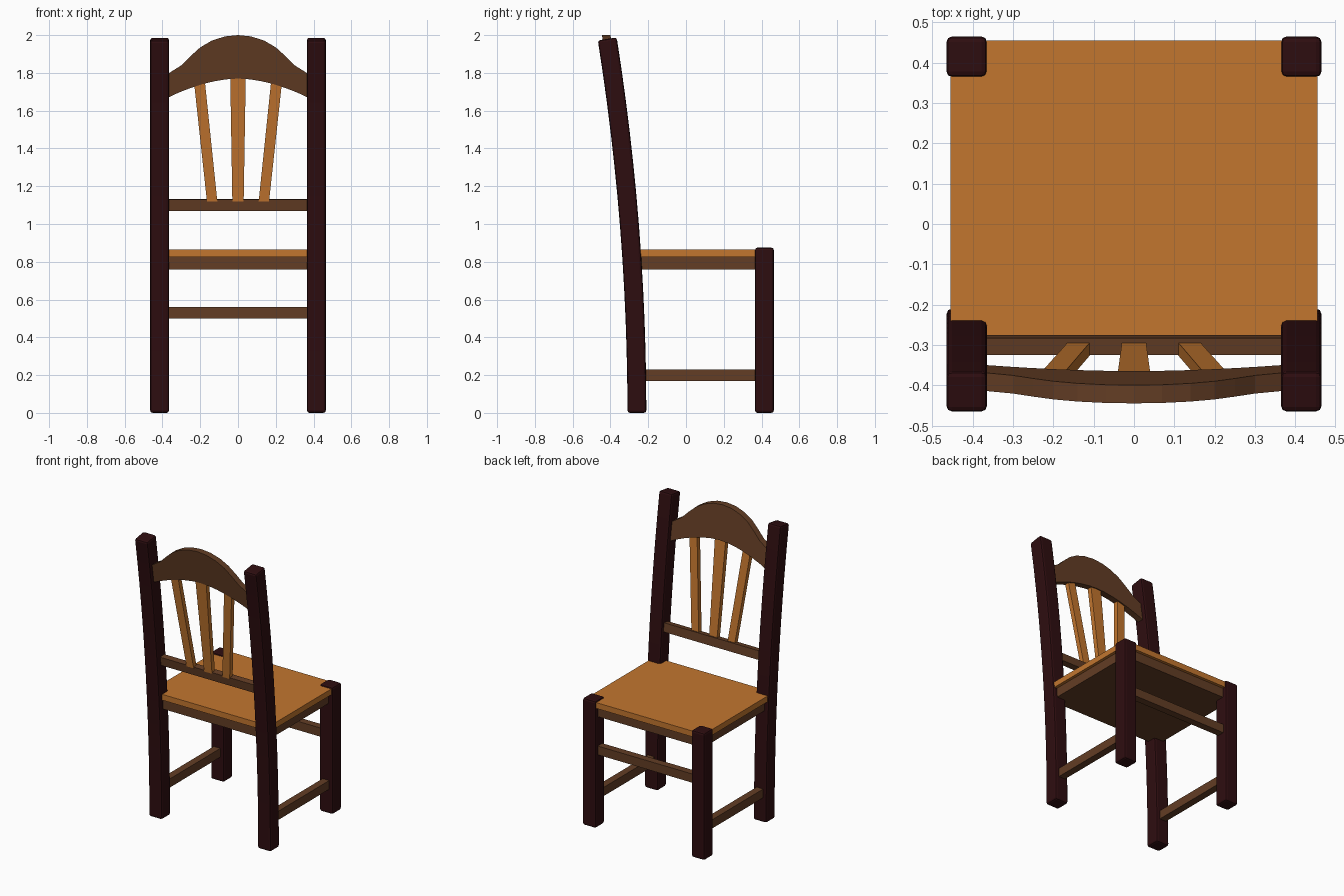
import bpy
import bmesh
from mathutils import Vector

cube = bpy.data.objects.get("Cube")
if cube:
    bpy.data.objects.remove(cube)


def material(name, rgb):
    mat = bpy.data.materials.new(name)
    mat.use_nodes = True
    color = (*rgb, 1)
    mat.diffuse_color = color
    mat.node_tree.nodes["Principled BSDF"].inputs["Base Color"].default_value = color
    return mat


DARK = material("dark mahogany", (0.027, 0.004, 0.005))
BROWN = material("walnut brown", (0.125, 0.047, 0.018))
HONEY = material("honey wood", (0.54, 0.18, 0.028))


def loft(name, rings, mat, bevel=0):
    """Join matching closed outlines into one capped solid."""
    bm = bmesh.new()
    loops = [[bm.verts.new(p) for p in ring] for ring in rings]
    n = len(loops[0])
    for a, b in zip(loops, loops[1:]):
        for i in range(n):
            j = (i + 1) % n
            bm.faces.new((a[i], a[j], b[j], b[i]))
    bm.faces.new(loops[0])
    bm.faces.new(loops[-1])
    bmesh.ops.recalc_face_normals(bm, faces=bm.faces)
    mesh = bpy.data.meshes.new(name)
    bm.to_mesh(mesh)
    bm.free()
    mesh.materials.append(mat)
    obj = bpy.data.objects.new(name, mesh)
    bpy.context.collection.objects.link(obj)
    if bevel:
        mod = obj.modifiers.new("Bevel", "BEVEL")
        mod.width = bevel
        mod.segments = 2
        mod.limit_method = "ANGLE"
        mod.angle_limit = 0.8
    return obj


def rect(x, y, z, w, d, slope=0):
    """Rectangle around a centre; slope lowers its back edge."""
    return [Vector((x + sx * w / 2, y + sy * d / 2, z + slope * sy * d / 2))
            for sx, sy in ((-1, -1), (1, -1), (1, 1), (-1, 1))]


def box(name, x, y, z, mat):
    """Box from (low, high) ranges."""
    rings = [rect(sum(x) / 2, sum(y) / 2, h, x[1] - x[0], y[1] - y[0]) for h in z]
    return loft(name, rings, mat)


def lean(z):
    """Centre line of the curved back posts."""
    return -0.26 - 0.04 * z * z


# Legs and back posts
LEG = 0.1
LEG_X = 0.415
for side, x in (("left", LEG_X), ("right", -LEG_X)):
    loft(f"{side}_seat_leg", [rect(x, LEG_X, z, LEG, LEG) for z in (0, 0.875)], DARK, 0.013)
    steps = 12
    heights = [1.98 * i / steps for i in range(steps + 1)]
    loft(f"{side}_back_post",
         [rect(x, lean(z), z, LEG, LEG, 0.08 * z) for z in heights], DARK, 0.013)
    # Low side stretcher
    box(f"{side}_stretcher", (x - 0.025, x + 0.025), (-0.25, 0.4), (0.17, 0.23), BROWN)

# Seat, its frame and the stretcher between the short legs
box("seat", (-0.455, 0.455), (-0.305, 0.455), (0.825, 0.865), HONEY)
box("seat_frame", (-0.435, 0.435), (-0.295, 0.435), (0.76, 0.825), BROWN)
box("cross_stretcher", (-0.4, 0.4), (0.39, 0.44), (0.5, 0.56), BROWN)

# Lower back rail, leaning with the posts
loft("lower_back_rail", [rect(0, y, z, 0.76, 0.042, 0.12)
                         for y, z in ((-0.296, 1.072), (-0.304, 1.131))], BROWN)

# Fanned, tapering spindles
for name, low, high, w0, w1 in (("left", 0.137, 0.207, 0.055, 0.058),
                                ("middle", 0, 0, 0.06, 0.082),
                                ("right", -0.137, -0.207, 0.055, 0.058)):
    loft(f"{name}_spindle", [rect(low, -0.31, 1.12, w0, 0.032),
                             rect(high, -0.39, 1.78, w1, 0.032)], HONEY)


# Arched crest rail: a leaning slab cut to an outline
def crest_front(z):
    return -0.365 - 0.152 * (z - 1.77)


top = [(0.38, 1.79), (0.3, 1.84), (0.25, 1.89), (0.2, 1.935),
       (0.14, 1.97), (0.07, 1.993)]
outline = top + [(0, 2.0)] + [(-x, z) for x, z in reversed(top)]
for i in range(13):
    x = -0.38 + 0.76 * i / 12
    outline.append((x, 1.77 - 0.105 * (abs(x) / 0.38) ** 1.8))
loft("crest_rail", [[Vector((x, crest_front(z) - d, z)) for x, z in outline]
                    for d in (0, 0.045)], BROWN)
